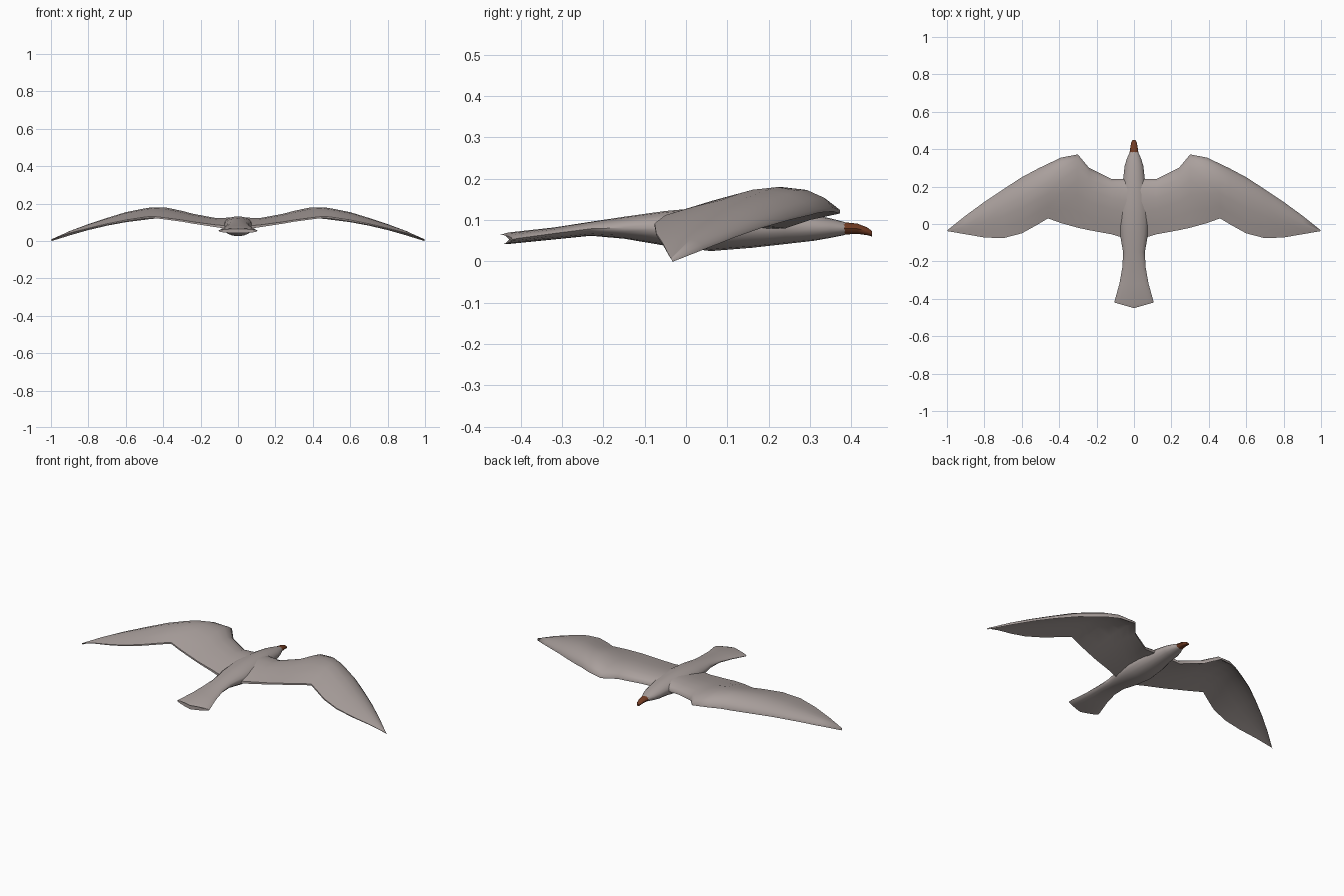
import bpy, bmesh, math


def material(name, rgb):
    m = bpy.data.materials.new(name)
    m.diffuse_color = (*rgb, 1)
    return m


PLUMAGE = material("grey_plumage", (0.40, 0.35, 0.335))
BEAK = material("rust_beak", (0.17, 0.045, 0.017))


def loft(name, rings, mat, angle=50):
    """Skin closed rings of equal length and cap both ends."""
    bm = bmesh.new()
    vs = [[bm.verts.new(p) for p in r] for r in rings]
    n = len(vs[0])
    for a, b in zip(vs, vs[1:]):
        for i in range(n):
            j = (i + 1) % n
            bm.faces.new((a[i], a[j], b[j], b[i]))
    bm.faces.new(vs[0])
    bm.faces.new(vs[-1])
    bmesh.ops.recalc_face_normals(bm, faces=bm.faces)
    me = bpy.data.meshes.new(name)
    bm.to_mesh(me)
    bm.free()
    me.materials.append(mat)
    ob = bpy.data.objects.new(name, me)
    bpy.context.collection.objects.link(ob)
    bpy.ops.object.select_all(action='DESELECT')
    bpy.context.view_layer.objects.active = ob
    ob.select_set(True)
    bpy.ops.object.shade_smooth_by_angle(angle=math.radians(angle))
    return ob


def oval(y, w, z0, z1, bow=0.0, n=16):
    """Cross-section across y; bow pushes its middle backwards."""
    ring = []
    for i in range(n):
        a = 2 * math.pi * i / n
        c, s = math.cos(a), math.sin(a)
        ring.append((w * c, y - bow * (1 - abs(c)),
                     (z0 + z1) / 2 + (z1 - z0) / 2 * s))
    return ring


# Body with fanned tail: y, half width, bottom, top, bow
body = [(-0.42, 0.105, 0.042, 0.064, 0.03), (-0.405, 0.102, 0.042, 0.07, 0.025),
        (-0.32, 0.078, 0.053, 0.082, 0), (-0.23, 0.062, 0.062, 0.096, 0),
        (-0.15, 0.058, 0.055, 0.108, 0), (-0.05, 0.076, 0.038, 0.122, 0),
        (0.06, 0.084, 0.025, 0.132, 0), (0.16, 0.076, 0.033, 0.132, 0),
        (0.24, 0.058, 0.042, 0.125, 0), (0.31, 0.05, 0.05, 0.113, 0),
        (0.35, 0.038, 0.057, 0.104, 0), (0.385, 0.022, 0.064, 0.095, 0)]
loft("body", [oval(*b) for b in body], PLUMAGE)

# Beak, hooked down at the tip
beak = [(0.378, 0.024, 0.064, 0.096), (0.415, 0.019, 0.066, 0.092),
        (0.438, 0.014, 0.063, 0.083), (0.45, 0.008, 0.06, 0.074)]
loft("beak", [oval(*b, n=10) for b in beak], BEAK)

# Wing: x, leading y, trailing y, leading z, crest z, trailing z, thickness
wing = [(0.02, 0.24, -0.085, 0.10, 0.122, 0.07, 0.05),
        (0.12, 0.24, -0.055, 0.092, 0.12, 0.078, 0.035),
        (0.24, 0.30, -0.033, 0.11, 0.142, 0.094, 0.028),
        (0.30, 0.372, -0.02, 0.125, 0.158, 0.104, 0.026),
        (0.39, 0.355, 0.005, 0.13, 0.177, 0.116, 0.026),
        (0.46, 0.322, 0.03, 0.127, 0.177, 0.124, 0.025),
        (0.51, 0.298, 0.0, 0.12, 0.169, 0.118, 0.024),
        (0.60, 0.25, -0.05, 0.108, 0.151, 0.104, 0.022),
        (0.70, 0.185, -0.076, 0.088, 0.12, 0.084, 0.018),
        (0.80, 0.118, -0.072, 0.063, 0.087, 0.06, 0.014),
        (0.90, 0.045, -0.055, 0.033, 0.05, 0.034, 0.01),
        (0.998, -0.033, -0.038, 0.0, 0.004, 0.001, 0.003)]


def airfoil(x, yl, yt, zl, zc, zt, t):
    """Cambered section with a hollow underside."""
    def top(f):
        chord = zl + (zt + 0.008 - zl) * f
        rise = zc - (zl + (zt - zl) * 0.35)
        k = math.sin(math.pi * f ** 0.66)
        return chord + rise * k
    fs = [0, 0.06, 0.18, 0.35, 0.55, 0.78, 1]
    upper = [(x, yl + (yt - yl) * f, top(f)) for f in fs]
    lower = [(x, yl + (yt - yl) * f, top(f) - t * (0.35 + 0.65 * math.sin(math.pi * f ** 0.6)))
             for f in reversed(fs)]
    return upper + lower


for side, name in ((1, "right_wing"), (-1, "left_wing")):
    rings = [[(side * x, y, z) for x, y, z in airfoil(*w)] for w in wing]
    loft(name, rings, PLUMAGE, 60)
